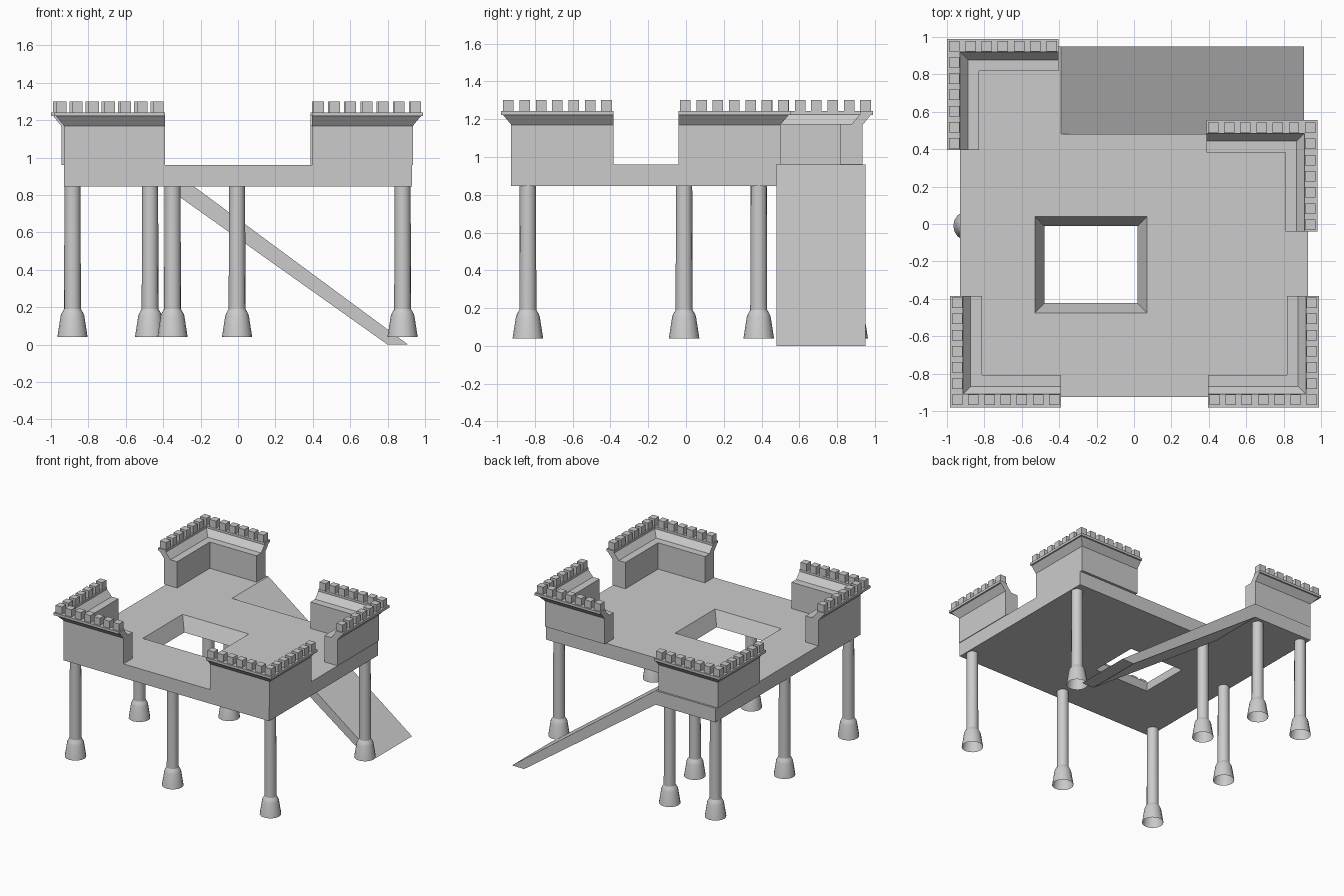
import bpy, bmesh, math
from mathutils import Vector

if "Cube" in bpy.data.objects:
    bpy.data.objects.remove(bpy.data.objects["Cube"])


def finish(bm, name):
    bmesh.ops.recalc_face_normals(bm, faces=bm.faces)
    me = bpy.data.meshes.new(name)
    bm.to_mesh(me)
    bm.free()
    ob = bpy.data.objects.new(name, me)
    bpy.context.collection.objects.link(ob)
    return ob


def loft(name, rings, caps=True):
    """Skin equal-length closed rings of points."""
    bm = bmesh.new()
    vs = [[bm.verts.new(p) for p in r] for r in rings]
    n = len(rings[0])
    for a, b in zip(vs, vs[1:]):
        for i in range(n):
            j = (i + 1) % n
            bm.faces.new((a[i], a[j], b[j], b[i]))
    if caps:
        bm.faces.new(vs[0])
        bm.faces.new(vs[-1])
    return finish(bm, name)


def rect(grow, z):
    x0, x1, y0, y1 = -0.53 - grow, 0.07 + grow, -0.475 - grow, 0.04 + grow
    return [(x0, y0, z), (x1, y0, z), (x1, y1, z), (x0, y1, z)]


Z0, Z1 = 0.845, 0.96

# Platform with a notch for the ramp and a tapered opening
outline = [(-0.93, -0.925), (0.93, -0.925), (0.93, 0.48),
           (-0.39, 0.48), (-0.39, 0.95), (-0.93, 0.95)]
platform = loft("platform", [[(x, y, z) for x, y in outline] for z in (Z0, Z1)])
cutter = loft("opening_cutter", [rect(-0.104, Z0 - 0.115), rect(0.052, Z1 + 0.115)])
cutter.hide_render = True
mod = platform.modifiers.new("opening", 'BOOLEAN')
mod.operation, mod.solver, mod.object = 'DIFFERENCE', 'EXACT', cutter
bpy.context.view_layer.objects.active = platform
bpy.ops.object.modifier_apply(modifier=mod.name)
bpy.data.objects.remove(cutter)

# Ramp
side = [(0.91, 0), (0.80, 0), (-0.39, Z0), (-0.39, Z1)]
loft("ramp", [[(x, y, z) for x, z in side] for y in (0.48, 0.95)])

# Columns with flared feet
profile = [(0.081, 0.04), (0.063, 0.155), (0.057, 0.17), (0.045, 0.19), (0.043, Z0 + 0.005)]
spots = [(-0.885, -0.837), (-0.005, -0.837), (0.88, -0.837), (-0.885, -0.01),
         (-0.35, 0.385), (0.88, 0.385), (-0.885, 0.882), (-0.47, 0.882)]
N = 16
for k, (cx, cy) in enumerate(spots):
    rings = [[(cx + r * math.cos(2 * math.pi * i / N), cy + r * math.sin(2 * math.pi * i / N), z)
              for i in range(N)] for r, z in profile]
    col = loft(f"column_{k + 1}", rings, caps=False)
    bpy.ops.object.select_all(action='DESELECT')
    col.select_set(True)
    bpy.context.view_layer.objects.active = col
    bpy.ops.object.shade_smooth_by_angle(angle=math.radians(30))

# Corner battlements: (distance in from outer edge, height)
section = [(0.055, Z1), (0.055, 1.17), (0.012, 1.222), (0.0, 1.222), (0.0, 1.242),
           (0.07, 1.242), (0.07, 1.225), (0.112, 1.175), (0.172, 1.175), (0.172, Z1)]
corners = {"front_left": (-0.985, -0.98, 1, 1), "front_right": (0.99, -0.98, -1, 1),
           "back_left": (-1.0, 0.99, 1, -1), "back_right": (0.982, 0.555, -1, -1)}
ARM = 0.595
for name, (cx, cy, sx, sy) in corners.items():
    def place(u, v, z):
        return (cx + sx * u, cy + sy * v, z)
    loft(name + "_wall", [[place(ARM, d, z) for d, z in section],
                          [place(d, d, z) for d, z in section],
                          [place(d, ARM, z) for d, z in section]])
    # Merlons along both arms, sharing the corner one
    bm = bmesh.new()
    steps = [0.04 + 0.0865 * i for i in range(7)]
    for u, v in [(s, 0.04) for s in steps] + [(0.04, s) for s in steps[1:]]:
        cube = bmesh.ops.create_cube(bm, size=1)["verts"]
        bmesh.ops.scale(bm, vec=(0.056, 0.056, 0.062), verts=cube)
        bmesh.ops.translate(bm, vec=Vector(place(u, v, 1.27)), verts=cube)
    finish(bm, name + "_merlons")
